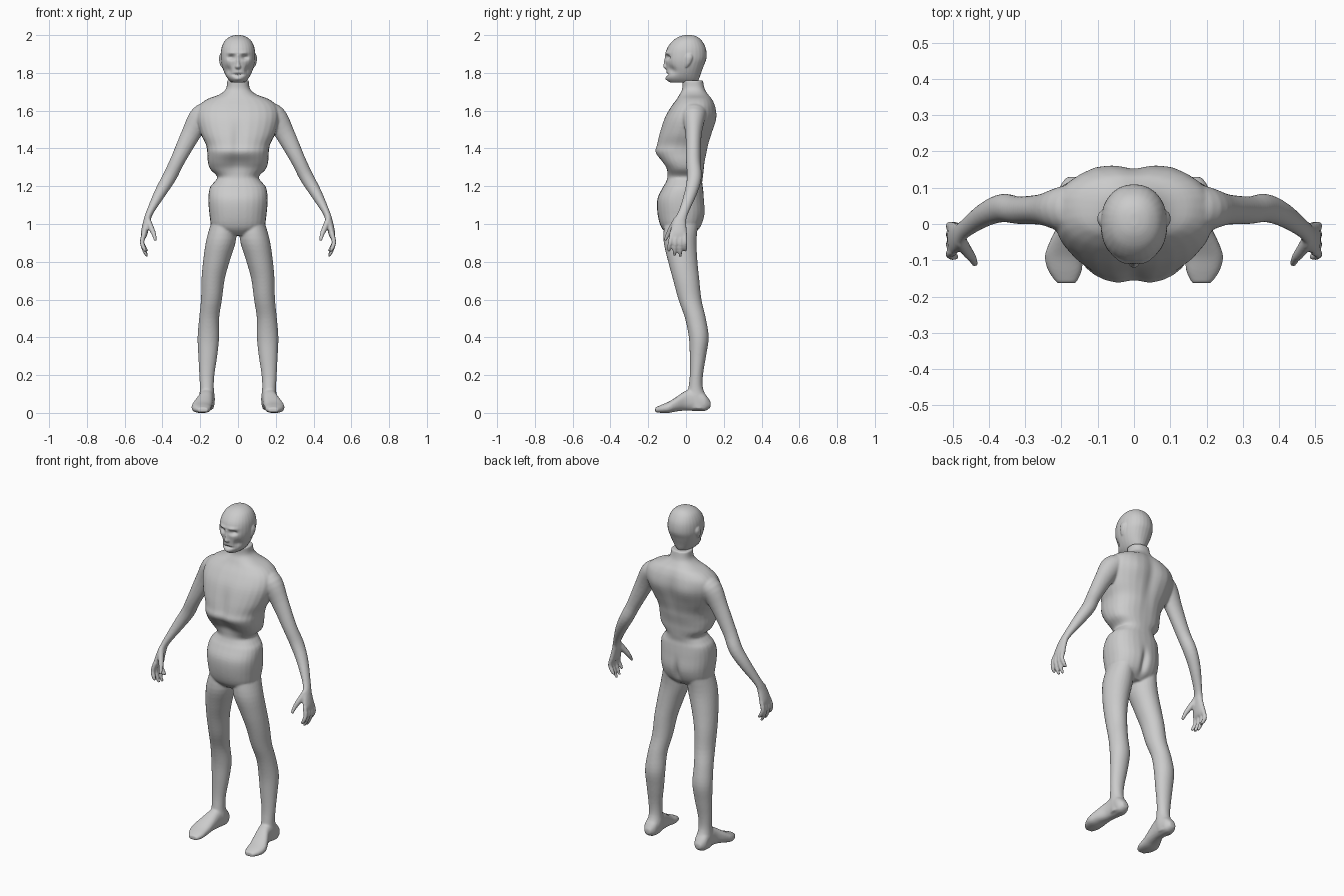
import bpy, bmesh, math
from mathutils import Vector


def smooth_path(rows, steps=4):
    """Catmull-Rom interpolation of rows of numbers."""
    out = []
    for i in range(len(rows) - 1):
        a, b, c, d = (rows[max(i - 1, 0)], rows[i], rows[i + 1],
                      rows[min(i + 2, len(rows) - 1)])
        for s in range(steps):
            t = s / steps
            out.append([0.5 * (2 * q + (r - p) * t + (2 * p - 5 * q + 4 * r - w) * t * t
                               + (3 * q - p - 3 * r + w) * t ** 3)
                        for p, q, r, w in zip(a, b, c, d)])
    out.append(list(rows[-1]))
    return out


def loft(bm, sections, power=2.0, n=28):
    """Skin rings given as (centre, u, v)."""
    rings = []
    for c, u, v in sections:
        ring = []
        for k in range(n):
            a = 2 * math.pi * k / n
            ca, sa = math.cos(a), math.sin(a)
            x = math.copysign(abs(ca) ** (2 / power), ca)
            y = math.copysign(abs(sa) ** (2 / power), sa)
            ring.append(bm.verts.new(c + u * x + v * y))
        rings.append(ring)
    for r, q in zip(rings, rings[1:]):
        for k in range(n):
            j = (k + 1) % n
            bm.faces.new((r[k], r[j], q[j], q[k]))
    bm.faces.new(rings[0])
    bm.faces.new(rings[-1])


def level_loft(bm, rows, side=1, power=2.0):
    """Horizontal rings: z, x_min, x_max, y_front, y_back."""
    loft(bm, [(Vector((side * (a + b) / 2, (f + k) / 2, z)),
               Vector(((b - a) / 2, 0, 0)), Vector((0, (k - f) / 2, 0)))
              for z, a, b, f, k in smooth_path(rows)], power)


def limb(bm, rows, side=1):
    """Tube along a path: x, y, z, radius across, radius front to back."""
    rows = smooth_path(rows)
    pts = [Vector((side * r[0], r[1], r[2])) for r in rows]
    secs = []
    for i, p in enumerate(pts):
        t = (pts[min(i + 1, len(pts) - 1)] - pts[max(i - 1, 0)]).normalized()
        u = Vector((0, 1, 0)).cross(t).normalized()
        secs.append((p, u * rows[i][3], t.cross(u) * rows[i][4]))
    loft(bm, secs)


def finish(name, bm, voxel, passes, dents):
    """Fuse overlapping pieces, then push soft dents and bumps into the skin."""
    bmesh.ops.recalc_face_normals(bm, faces=bm.faces)
    me = bpy.data.meshes.new(name)
    bm.to_mesh(me)
    bm.free()
    ob = bpy.data.objects.new(name, me)
    bpy.context.collection.objects.link(ob)
    bpy.context.view_layer.objects.active = ob
    ob.select_set(True)
    m = ob.modifiers.new("fuse", 'REMESH')
    m.mode, m.voxel_size = 'VOXEL', voxel
    m = ob.modifiers.new("soften", 'SMOOTH')
    m.factor, m.iterations = 0.5, passes
    for label in ("fuse", "soften"):
        bpy.ops.object.modifier_apply(modifier=label)
    for v in ob.data.vertices:
        p = v.co.copy()
        for c, radius, push in dents:
            for s in ((1, -1) if c[0] else (1,)):
                d = Vector(((p.x - s * c[0]) / radius[0], (p.y - c[1]) / radius[1],
                            (p.z - c[2]) / radius[2])).length_squared
                if d < 6:
                    v.co += Vector((s * push[0], push[1], push[2])) * math.exp(-d)
    for f in ob.data.polygons:
        f.use_smooth = True
    return ob


body = bmesh.new()

# torso: z, half width, front, back
torso = [(1.76, .058, -.02, .09), (1.715, .064, -.02, .10), (1.685, .10, -.035, .12),
         (1.66, .165, -.05, .14), (1.62, .21, -.08, .156), (1.56, .22, -.115, .16),
         (1.48, .198, -.142, .138), (1.42, .17, -.157, .12), (1.38, .163, -.167, .112),
         (1.33, .16, -.14, .10), (1.29, .147, -.112, .095), (1.25, .11, -.10, .09),
         (1.22, .128, -.108, .086), (1.19, .15, -.125, .09), (1.13, .157, -.152, .096),
         (1.05, .151, -.15, .10), (.98, .135, -.13, .075), (.94, .07, -.09, .03)]
level_loft(body, [(z, -w, w, f, b) for z, w, f, b in torso], power=2.35)

for side in (1, -1):
    # leg
    level_loft(body, [(1.03, .02, .135, -.11, .07), (.92, .01, .167, -.12, .056),
                      (.81, .042, .184, -.097, .06), (.71, .07, .193, -.07, .07),
                      (.6, .085, .196, -.04, .082), (.5, .10, .206, -.005, .105),
                      (.4, .10, .214, .015, .12), (.3, .11, .21, .02, .106),
                      (.2, .125, .205, .02, .09), (.13, .128, .202, .012, .09),
                      (.07, .122, .206, 0, .115), (.02, .13, .205, .02, .12)], side)
    # foot: y, x, bottom, top, half width
    foot = [(.13, .167, .03, .06, .018), (.10, .167, .01, .10, .038), (.05, .165, .01, .13, .04),
            (0, .17, .012, .118, .04), (-.05, .184, .008, .085, .049),
            (-.09, .193, 0, .06, .053), (-.13, .19, 0, .043, .046), (-.163, .186, .003, .028, .027)]
    loft(body, [(Vector((side * x, y, (a + b) / 2)), Vector((w, 0, 0)), Vector((0, 0, (b - a) / 2)))
                for y, x, a, b, w in smooth_path(foot)], 2.4)
    # arm and palm
    limb(body, [(.14, .045, 1.605, .045, .07), (.195, .042, 1.57, .06, .062),
                (.25, .04, 1.475, .051, .043), (.318, .038, 1.34, .039, .038),
                (.362, .044, 1.25, .037, .039), (.412, .025, 1.165, .031, .033),
                (.468, -.015, 1.06, .019, .026), (.483, -.033, 1.01, .019, .035),
                (.497, -.04, .95, .018, .046), (.501, -.04, .925, .012, .043)], side)
    # fingers: base y, tip y, tip x, tip z
    for y0, y1, x1, z1 in ((-.076, -.09, .487, .855), (-.052, -.06, .483, .832),
                           (-.028, -.03, .48, .826), (-.006, -.004, .478, .855)):
        limb(body, [(.497, y0, .95, .013, .012), (.508, (y0 + y1) / 2, .905, .012, .0115),
                    ((x1 + .51) / 2, y1, (z1 + .89) / 2, .011, .0105),
                    (x1, y1, z1, .007, .007)], side)
    # thumb
    limb(body, [(.478, -.045, 1.025, .015, .02), (.458, -.078, .975, .015, .016),
                (.445, -.095, .945, .012, .012), (.438, -.113, .912, .008, .008)], side)

finish("body", body, .006, 4, [
    ((0, -.13, 1.32), (.075, .06, .05), (0, .018, 0)),       # hollow under the ribs
    ((0, -.16, 1.45), (.03, .06, .12), (0, .012, 0)),        # breastbone groove
    ((0, .16, 1.5), (.03, .06, .18), (0, -.01, 0)),          # spine groove
    ((.1, .15, 1.56), (.05, .05, .07), (0, .006, 0)),        # shoulder blades
    ((0, .1, 1.02), (.018, .06, .07), (0, -.02, 0)),         # seat cleft
])

# head: z, half width, front, back
head = bmesh.new()
skull = [(2.0, .012, -.005, .03), (1.992, .042, -.035, .058), (1.97, .07, -.07, .084),
         (1.93, .088, -.10, .105), (1.88, .092, -.11, .109), (1.84, .086, -.106, .095),
         (1.80, .072, -.104, .08), (1.77, .055, -.104, .07), (1.75, .036, -.088, .06)]
level_loft(head, [(z, -w, w, f, b) for z, w, f, b in skull], power=2.15)
# nose
level_loft(head, [(1.895, -.008, .008, -.112, -.08), (1.85, -.012, .012, -.118, -.08),
                  (1.832, -.017, .017, -.121, -.08), (1.82, -.012, .012, -.11, -.08)])
for side in (1, -1):
    # ear
    level_loft(head, [(1.90, .08, .095, 0, .03), (1.88, .08, .101, -.005, .035),
                      (1.85, .075, .097, -.008, .025), (1.83, .07, .088, -.008, .01)], side)

finish("head", head, .004, 3, [
    ((.036, -.1, 1.882), (.02, .04, .013), (0, .018, 0)),    # eye sockets
    ((.034, -.11, 1.906), (.026, .04, .009), (0, -.007, 0)),  # brows
    ((.056, -.08, 1.815), (.02, .04, .022), (-.008, .008, 0)),  # cheek hollows
    ((0, -.105, 1.791), (.028, .04, .006), (0, .014, 0)),    # mouth
    ((0, -.105, 1.768), (.022, .03, .01), (0, -.006, 0)),    # chin
])
